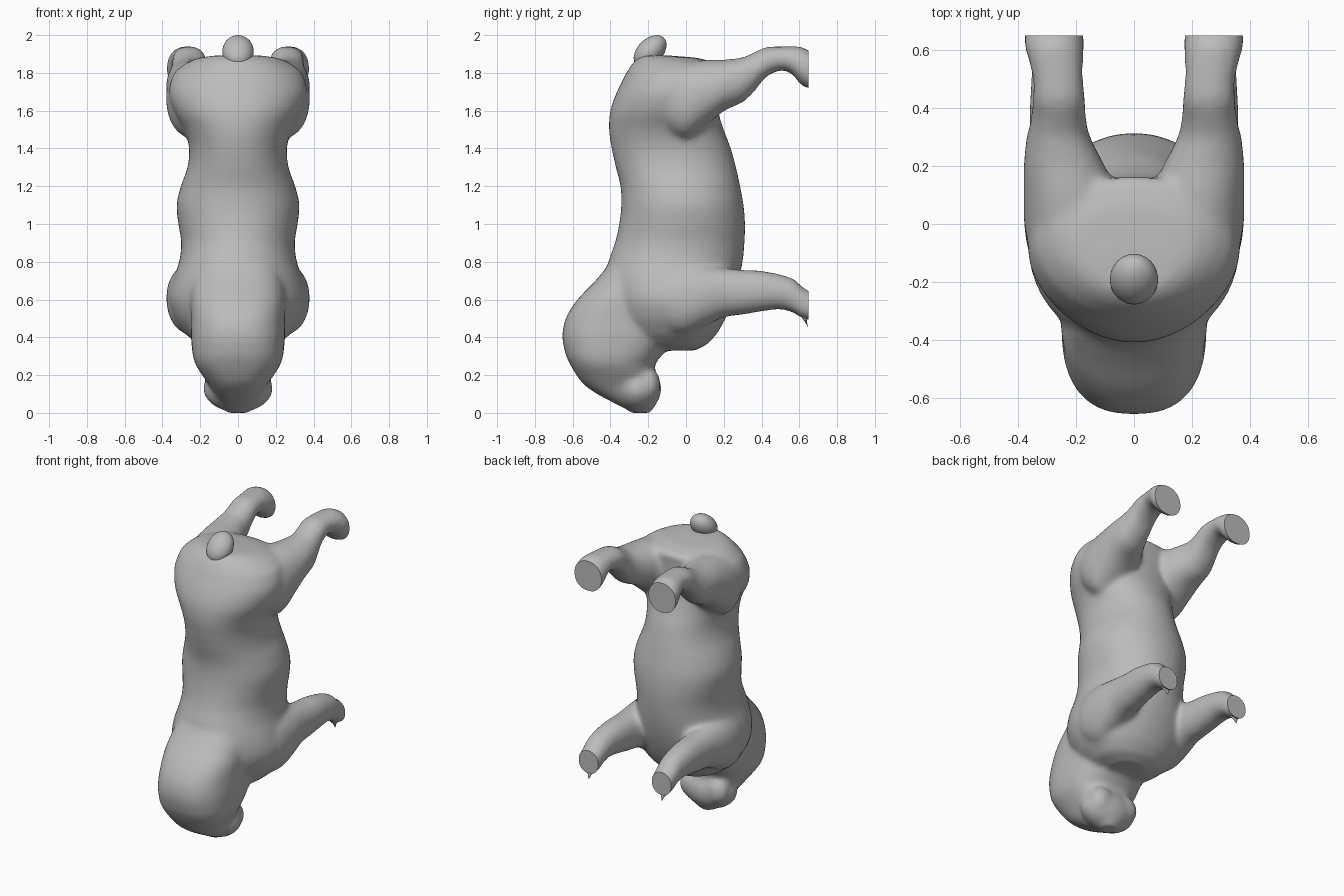
import bpy, bmesh, math
from mathutils import Matrix

if "Cube" in bpy.data.objects:
    bpy.data.objects.remove(bpy.data.objects["Cube"])

grey = bpy.data.materials.new("plain grey")
grey.diffuse_color = (0.5, 0.5, 0.5, 1)
grey.use_nodes = True
grey.node_tree.nodes["Principled BSDF"].inputs["Base Color"].default_value = grey.diffuse_color


def loft(bm, rings, n=40):
    """Skin a list of closed rings of points and cap both ends."""
    loops = [[bm.verts.new(p) for p in r] for r in rings]
    for a, b in zip(loops, loops[1:]):
        for i in range(n):
            j = (i + 1) % n
            bm.faces.new((a[i], a[j], b[j], b[i]))
    bm.faces.new(loops[0][::-1])
    bm.faces.new(loops[-1])


def oval(e, n=40):
    """Unit superellipse, e = 2 is round."""
    out = []
    for i in range(n):
        c, s = math.cos(math.tau * i / n), math.sin(math.tau * i / n)
        out.append((math.copysign(abs(c) ** (2 / e), c), math.copysign(abs(s) ** (2 / e), s)))
    return out


def flow(rows, k=4):
    """Smooth curve through the rows."""
    out = []
    for i in range(len(rows) - 1):
        p, a, b, q = rows[max(i - 1, 0)], rows[i], rows[i + 1], rows[min(i + 2, len(rows) - 1)]
        for j in range(k):
            t = j / k
            out.append([B + .5 * t * (C - A + t * (2 * A - 5 * B + 4 * C - D + t * (3 * (B - C) + D - A)))
                        if c else B + t * (C - B)
                        for c, (A, B, C, D) in enumerate(zip(p, a, b, q))])
    return out + [rows[-1]]


def trunk(bm, rows, e, egg=lambda z: 0):
    """Rows: z, back y, belly y, half width. Egg moves the widest point to the belly."""
    loft(bm, [[(w * u, (y0 + y1) / 2 + (v + egg(z) * (1 - v * v)) * (y1 - y0) / 2, z) for u, v in oval(e)]
              for z, y0, y1, w in flow(rows)])


def leg(bm, rows, side):
    """Rows: y, low z, high z, inner x, outer x."""
    loft(bm, [[(side * ((x0 + x1) / 2 + u * (x1 - x0) / 2), y, (z0 + z1) / 2 + v * (z1 - z0) / 2)
               for u, v in oval(2.15)] for y, z0, z1, x0, x1 in flow(rows)])


def ball(bm, centre, radii, tilt=0):
    m = Matrix.Translation(centre) @ Matrix.Rotation(tilt, 4, 'X') @ Matrix.Diagonal((*radii, 1))
    bmesh.ops.create_uvsphere(bm, u_segments=32, v_segments=20, radius=1, matrix=m)


def build(name, bm):
    bmesh.ops.recalc_face_normals(bm, faces=bm.faces)
    me = bpy.data.meshes.new(name)
    bm.to_mesh(me)
    bm.free()
    me.materials.append(grey)
    ob = bpy.data.objects.new(name, me)
    bpy.context.collection.objects.link(ob)
    for p in me.polygons:
        p.use_smooth = True
    return ob


bm = bmesh.new()
# torso, from chest to rump
trunk(bm, [(.33, -.2, .05, .12), (.36, -.3, .11, .21), (.42, -.36, .165, .28), (.5, -.4, .21, .335),
           (.6, -.42, .25, .365), (.7, -.43, .28, .345), (.8, -.412, .3, .312), (.9, -.376, .31, .301),
           (1.0, -.354, .313, .316), (1.1, -.343, .305, .326), (1.2, -.347, .287, .303),
           (1.3, -.372, .265, .268), (1.4, -.394, .238, .259), (1.5, -.408, .2, .285),
           (1.6, -.401, .17, .34), (1.7, -.366, .16, .367), (1.8, -.317, .16, .34),
           (1.85, -.285, .155, .28), (1.88, -.255, .06, .21), (1.892, -.23, -.08, .13)], 2.1,
      lambda z: .1 * min(1, max(0, abs(z - 1.05) - .3) / .3))
# neck and head
trunk(bm, [(0, -.29, -.19, .05), (.04, -.36, -.16, .09), (.1, -.47, -.15, .125), (.15, -.54, -.15, .155),
           (.2, -.58, -.155, .19), (.25, -.61, -.165, .222), (.3, -.635, -.13, .239), (.4, -.655, -.05, .249),
           (.5, -.637, 0, .25), (.6, -.575, 0, .253), (.7, -.48, 0, .243), (.8, -.405, 0, .22)], 2.5)
# muzzle with jowls
ball(bm, (0, -.255, .128), (.185, .125, .125), .25)
for s in (-1, 1):
    ball(bm, (s * .09, -.2, .15), (.085, .065, .09))
    # hind leg with thigh and hock
    leg(bm, [(-.22, 1.61, 1.77, .12, .27), (-.1, 1.49, 1.835, .08, .352),
             (0, 1.447, 1.855, .06, .378), (.1, 1.515, 1.868, .06, .38), (.2, 1.597, 1.87, .1, .38),
             (.3, 1.643, 1.882, .15, .37), (.36, 1.7, 1.908, .163, .355), (.42, 1.775, 1.936, .167, .35),
             (.5, 1.812, 1.94, .175, .348), (.56, 1.795, 1.94, .175, .362), (.61, 1.735, 1.938, .172, .376),
             (.68, 1.71, 1.905, .175, .378)], s)
    # front leg with shoulder
    leg(bm, [(-.2, .52, .74, .14, .3), (-.1, .43, .78, .1, .36), (0, .415, .79, .1, .378),
             (.1, .46, .78, .125, .376), (.2, .505, .768, .148, .364), (.3, .52, .757, .16, .36),
             (.4, .537, .752, .172, .359), (.5, .548, .733, .184, .353), (.57, .53, .71, .191, .35),
             (.61, .502, .672, .195, .348), (.68, .485, .63, .198, .345)], s)
body = build("body", bm)

# blend the parts into one smooth skin
for kind, props in (('REMESH', dict(mode='VOXEL', voxel_size=.016, use_smooth_shade=True)),
                    ('SMOOTH', dict(factor=.5, iterations=9))):
    mod = body.modifiers.new(kind.lower(), kind)
    for k, v in props.items():
        setattr(mod, k, v)
skin = bpy.data.meshes.new_from_object(body.evaluated_get(bpy.context.evaluated_depsgraph_get()))
body.modifiers.clear()
body.data = skin
skin.materials.clear()
skin.materials.append(grey)
# cut the soles flat
bm = bmesh.new()
bm.from_mesh(skin)
cut = bmesh.ops.bisect_plane(bm, geom=bm.verts[:] + bm.edges[:] + bm.faces[:], plane_co=(0, .648, 0),
                             plane_no=(0, 1, 0), clear_outer=True)
rim = [g for g in cut["geom_cut"] if isinstance(g, bmesh.types.BMEdge)]
bmesh.ops.holes_fill(bm, edges=rim)
# rest the muzzle on the ground
low = min(v.co.z for v in bm.verts)
for v in bm.verts:
    v.co.z -= low * max(0, 1 - v.co.z / .3)
bm.to_mesh(skin)
bm.free()
bpy.context.view_layer.objects.active = body
body.select_set(True)
bpy.ops.object.shade_smooth_by_angle(angle=math.radians(40))

# stub tail
bm = bmesh.new()
ball(bm, (0, -.19, 1.913), (.083, .067, .103), math.radians(-45))
build("tail", bm)

# claw on each front foot
for s in (-1, 1):
    bm = bmesh.new()
    loft(bm, [[(s * .272 + r * u, y + r * .4 * v, z) for u, v in oval(2, 12)]
              for z, y, r in ((.53, .615, .045), (.5, .627, .028), (.48, .636, .012), (.455, .645, .002))], 12)
    build("front_claw", bm)
